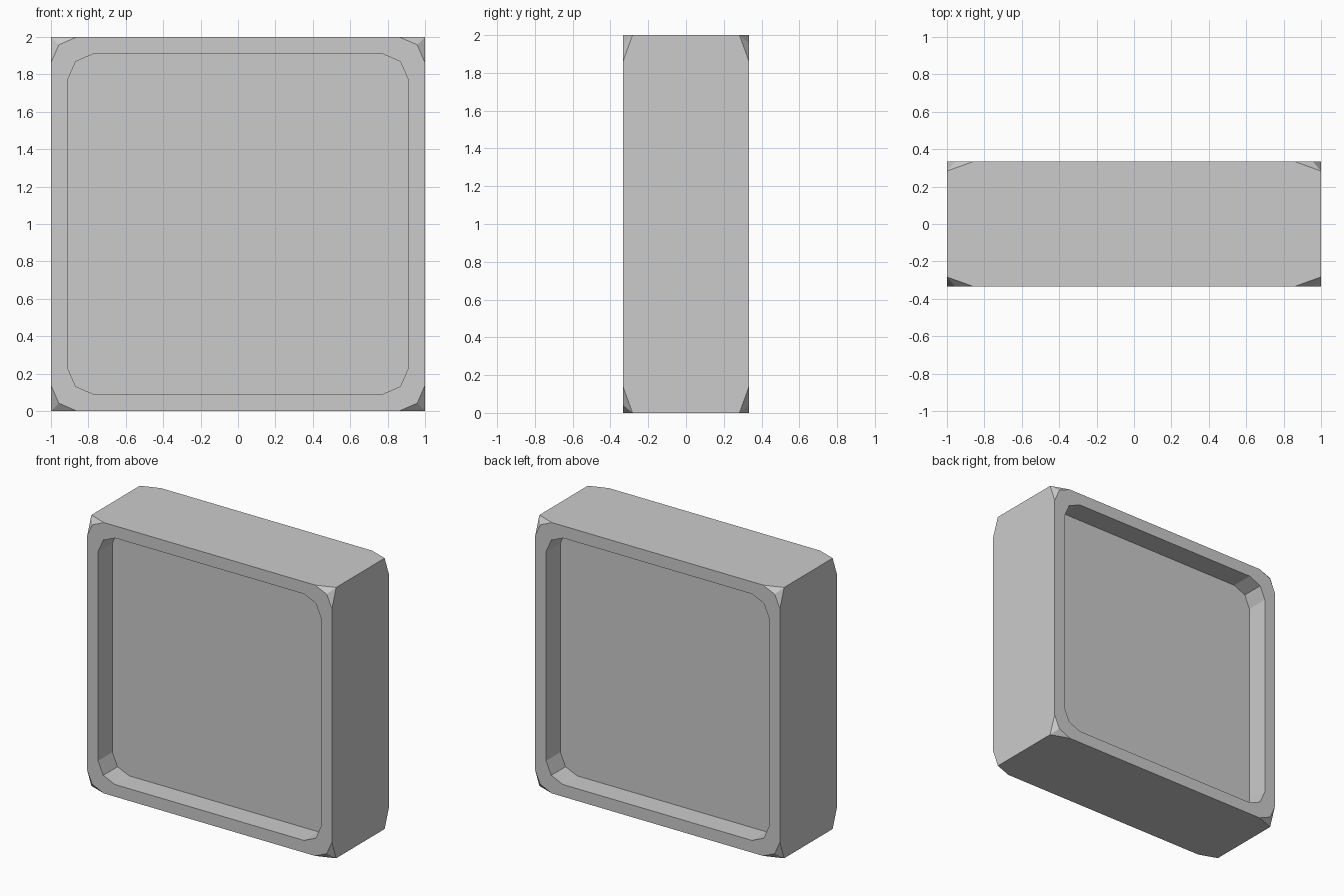
import bpy, bmesh
from math import copysign, radians

if "Cube" in bpy.data.objects:
    bpy.data.objects.remove(bpy.data.objects["Cube"])

HALF, DEPTH = 1.0, 0.333      # half width/height, half thickness
LONG, SHORT = 0.138, 0.042    # corner rounding steps
CORNER_Y = 0.283              # where the square corner begins
RIM, RECESS = 0.09, 0.167     # border width and panel depth

# Block body: square in the middle, rounded corners on front and back
bm = bmesh.new()
corner = [(HALF - LONG, DEPTH, HALF), (HALF - SHORT, DEPTH, HALF - SHORT),
          (HALF, DEPTH, HALF - LONG), (HALF, CORNER_Y, HALF)]
for sx in (-1, 1):
    for sy in (-1, 1):
        for sz in (-1, 1):
            for x, y, z in corner:
                bm.verts.new((x * sx, y * sy, z * sz + HALF))
bmesh.ops.convex_hull(bm, input=bm.verts[:])
bmesh.ops.dissolve_limit(bm, angle_limit=radians(2), verts=bm.verts[:], edges=bm.edges[:])
bmesh.ops.recalc_face_normals(bm, faces=bm.faces[:])


def extrude(face):
    return bmesh.ops.extrude_discrete_faces(bm, faces=[face])["faces"][0]


# Flat rim and sunken panel on both sides
for face in [f for f in bm.faces if abs(f.normal.y) > 0.99]:
    panel = extrude(face)
    for v in panel.verts:
        v.co.x -= copysign(RIM, v.co.x)
        v.co.z -= copysign(RIM, v.co.z - HALF)
    panel = extrude(panel)
    for v in panel.verts:
        v.co.y -= copysign(RECESS, v.co.y)

mesh = bpy.data.meshes.new("recessed_block")
bm.to_mesh(mesh)
bm.free()
block = bpy.data.objects.new("recessed_block", mesh)
bpy.context.collection.objects.link(block)
